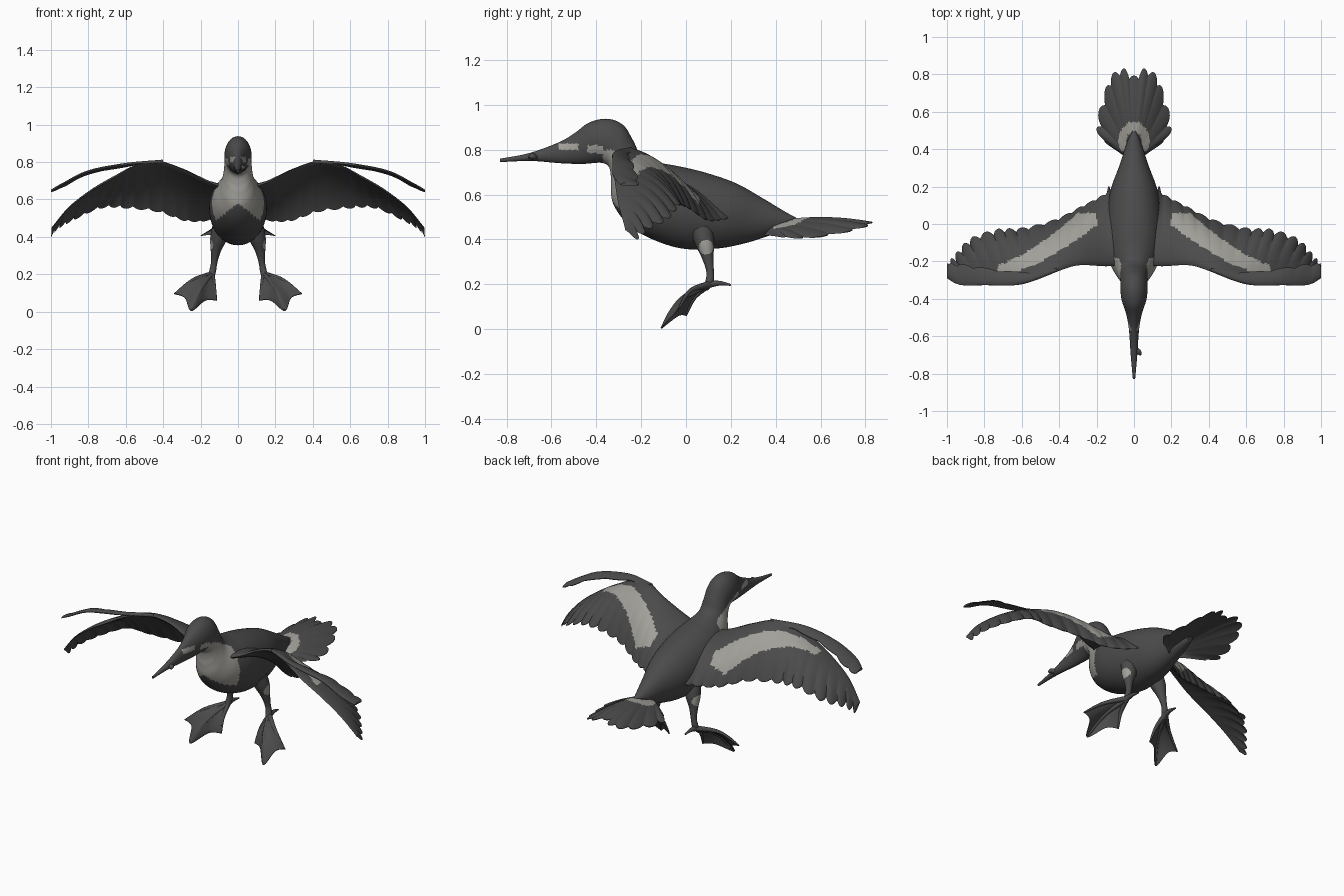
import bpy
import bmesh
import math
from mathutils import Vector

old = bpy.data.objects.get("Cube")
if old:
    bpy.data.objects.remove(old)


def material(name, colour):
    mat = bpy.data.materials.new(name)
    mat.use_nodes = True
    mat.diffuse_color = (*colour, 1)
    bsdf = mat.node_tree.nodes["Principled BSDF"]
    bsdf.inputs["Base Color"].default_value = (*colour, 1)
    bsdf.inputs["Roughness"].default_value = 0.8
    return mat


MATERIALS = [material("charcoal plumage", (0.07, 0.07, 0.07)),
             material("pale grey plumage", (0.36, 0.35, 0.32))]


def spline(rows, n):
    """Smoothly interpolate between rows of numbers."""
    out = []
    for i in range(len(rows) - 1):
        a, b, c, d = (rows[min(max(i + k, 0), len(rows) - 1)] for k in (-1, 0, 1, 2))
        for s in range(n):
            t = s / n
            out.append([q + t / 2 * (r - p + t * (2 * p - 5 * q + 4 * r - u + t * (3 * (q - r) + u - p)))
                        for p, q, r, u in zip(a, b, c, d)])
    out.append(list(rows[-1]))
    return out


def loft(name, rings, pale=None, mirror=False):
    """Skin closed rings; pale(point, normal) picks the light faces."""
    bm = bmesh.new()
    loops = [[bm.verts.new(p) for p in ring] for ring in rings]
    for a, b in zip(loops, loops[1:]):
        for i in range(len(a)):
            j = (i + 1) % len(a)
            bm.faces.new((a[i], a[j], b[j], b[i]))
    bm.faces.new(loops[0])
    bm.faces.new(loops[-1])
    bmesh.ops.recalc_face_normals(bm, faces=bm.faces)
    for f in bm.faces:
        f.smooth = True
        if pale and pale(f.calc_center_median(), f.normal):
            f.material_index = 1
    mesh = bpy.data.meshes.new(name)
    bm.to_mesh(mesh)
    bm.free()
    mesh.set_sharp_from_angle(angle=math.radians(50))
    for mat in MATERIALS:
        mesh.materials.append(mat)
    obj = bpy.data.objects.new(name, mesh)
    bpy.context.collection.objects.link(obj)
    if mirror:
        obj.modifiers.new("mirror", "MIRROR")


def panel(name, rows, thick, camber=0, teeth=0, depth=(0, 0), n=14, nv=18, pale=None, mirror=False):
    """Thin feathered sheet; each row is a front point then a rear point.
    Thickness and feather depth run from a first to a last value."""
    rows = spline(rows, n)
    rings = []
    for k, row in enumerate(rows):
        u = k / (len(rows) - 1)
        front, rear = Vector(row[:3]), Vector(row[3:])
        chord = rear - front
        up = Vector((1, 0, 0)).cross(chord).normalized()
        if teeth:
            wave = abs(math.sin(math.pi * teeth * u)) ** 0.6 - 0.6
            rear += chord.normalized() * wave * (depth[0] + (depth[1] - depth[0]) * u)
            chord = rear - front

        def point(v, side):
            bend = camber * 4 * v * (1 - v) * chord.length
            swell = thick[0] + (thick[1] - thick[0]) * u
            half = 0.002 + swell * 1.3 * math.sqrt(v) * (1 - v)
            return front + chord * v + up * (bend + side * half)

        rings.append([point(i / nv, 1) for i in range(nv + 1)]
                     + [point(i / nv, -1) for i in range(nv, -1, -1)])
    loft(name, rings, pale, mirror)


def tube(name, rows, sides=14, n=6, pale=None, mirror=True):
    """Tapered tube; each row is a point and a radius."""
    rows = spline(rows, n)
    pts = [Vector(r[:3]) for r in rows]
    rings = []
    for i, p in enumerate(pts):
        along = pts[min(i + 1, len(pts) - 1)] - pts[max(i - 1, 0)]
        q = along.to_track_quat("Z", "Y")
        rings.append([p + q @ Vector((math.cos(a), math.sin(a), 0)) * rows[i][3]
                      for a in (math.tau * s / sides for s in range(sides))])
    loft(name, rings, pale, mirror)


# Body, neck, head and beak: top y, top z, bottom y, bottom z, half width
BODY = [(-.83, .76, -.83, .745, .006), (-.70, .785, -.69, .75, .018),
        (-.57, .832, -.56, .74, .027), (-.50, .872, -.46, .737, .042),
        (-.43, .922, -.38, .742, .066), (-.35, .938, -.345, .725, .073),
        (-.28, .91, -.335, .68, .073), (-.235, .84, -.335, .63, .077),
        (-.20, .775, -.325, .56, .094), (-.13, .745, -.27, .48, .13),
        (-.04, .728, -.17, .41, .152), (.08, .70, -.02, .36, .15),
        (.22, .652, .14, .36, .125), (.34, .585, .27, .385, .08),
        (.44, .525, .38, .42, .045), (.51, .487, .47, .45, .015)]


def pale_breast(p, n):
    if p.y < -.48:
        return -.565 < p.y and .80 < p.z < .828
    if p.y < -.37:
        return p.y > -.44 and .785 < p.z < .82
    top = .80 - .55 * max(0, p.y + .33)
    return p.y < -.18 and .58 - .8 * abs(p.x) < p.z < top


rings = []
for ty, tz, by, bz, w in spline(BODY, 10):
    mid = Vector((0, (ty + by) / 2, (tz + bz) / 2))
    half = Vector((0, (ty - by) / 2, (tz - bz) / 2))
    rings.append([mid + half * math.cos(a) + Vector((w * math.sin(a), 0, 0))
                  for a in (math.tau * s / 64 for s in range(64))])
loft("body", rings, pale_breast)

# Small snag on the side of the beak
tube("beak_nub", [(.01, -.67, .765, .012), (.026, -.685, .77, .014), (.036, -.70, .765, .005)],
     mirror=False)

# Wings
WING = [(.05, -.22, .66, .08, .22, .51), (.15, -.225, .69, .16, .155, .49),
        (.30, -.22, .765, .28, .09, .49), (.43, -.26, .805, .43, .015, .54),
        (.55, -.305, .78, .60, -.03, .56), (.66, -.32, .72, .73, -.04, .56),
        (.78, -.315, .65, .87, -.09, .50), (.90, -.30, .56, .955, -.18, .455),
        (.995, -.27, .45, 1, -.235, .41)]


def pale_band(p, n):
    if not (.2 < p.x < .73 and p.y < .06 and n.z > .1):
        return False
    middle = -.25 + .28 * ((.75 - p.x) / .5) ** 1.5
    return abs(p.y - middle) < .1 - .1 * p.x


panel("wings", WING, (.045, .01), .1, teeth=17, depth=(.008, .055), n=18, nv=26,
      pale=pale_band, mirror=True)

# Raised leading feathers of the wing tips
TIP = [(.40, -.25, .803, .42, -.235, .80), (.60, -.322, .787, .60, -.26, .775),
       (.80, -.327, .748, .80, -.24, .735), (.93, -.325, .685, .93, -.22, .67),
       (1, -.29, .645, 1, -.22, .64)]
panel("leading_feathers", TIP, (.016, .008), .06, teeth=5, depth=(.01, .02), nv=8, mirror=True)

# Tail fan, one half listed from the side to the middle
HALF = [(.03, .35, .43, .075, .38, .42), (.03, .36, .44, .175, .46, .41),
        (.025, .36, .45, .185, .55, .41), (.02, .36, .455, .155, .68, .43),
        (.012, .36, .46, .115, .78, .455), (.006, .36, .465, .055, .815, .475)]
CENTRE = [(0, .36, .465, 0, .775, .478)]
OTHER = [(-a, b, c, -d, e, f) for a, b, c, d, e, f in reversed(HALF)]


def pale_arch(p, n):
    return n.z > .1 and p.y > .39 and .05 < math.hypot(p.x * 1.2, p.y - .445) < .1


panel("tail", HALF + CENTRE + OTHER, (.018, .018), .04, teeth=13, depth=(.045, .045), nv=30,
      pale=pale_arch)


# Legs with a pale spot on the outer thigh
def pale_spot(p, n):
    return n.x > .3 and math.hypot(p.y - .09, p.z - .365) < .033


tube("legs", [(.09, .07, .44, .05), (.108, .085, .38, .042), (.12, .097, .32, .026),
              (.128, .107, .26, .017), (.136, .105, .215, .018), (.143, .085, .18, .014)],
     sides=28, n=12, pale=pale_spot)

# Webbed feet
ANKLE = (.14, .105, .20)
INNER, MIDDLE, OUTER = (.115, 0, .06), (.25, -.11, .005), (.34, -.03, .095)
WEB = [INNER, (.175, -.035, .06), MIDDLE, (.285, -.045, .075), OUTER]
panel("foot_webs", [(*ANKLE, *rim) for rim in WEB], (.008, .008), -.12, n=8, nv=10, mirror=True)

# Toes and hind spur
for name, bend, tip in (("inner_toes", (.128, .038, .142), INNER),
                        ("middle_toes", (.195, -.028, .128), MIDDLE),
                        ("outer_toes", (.24, .018, .17), OUTER)):
    tube(name, [(*ANKLE, .016), (*bend, .01), (*tip, .004)], sides=10)
tube("hind_toes", [(*ANKLE, .016), (.137, .15, .205, .011), (.134, .2, .197, .004)], sides=10)
